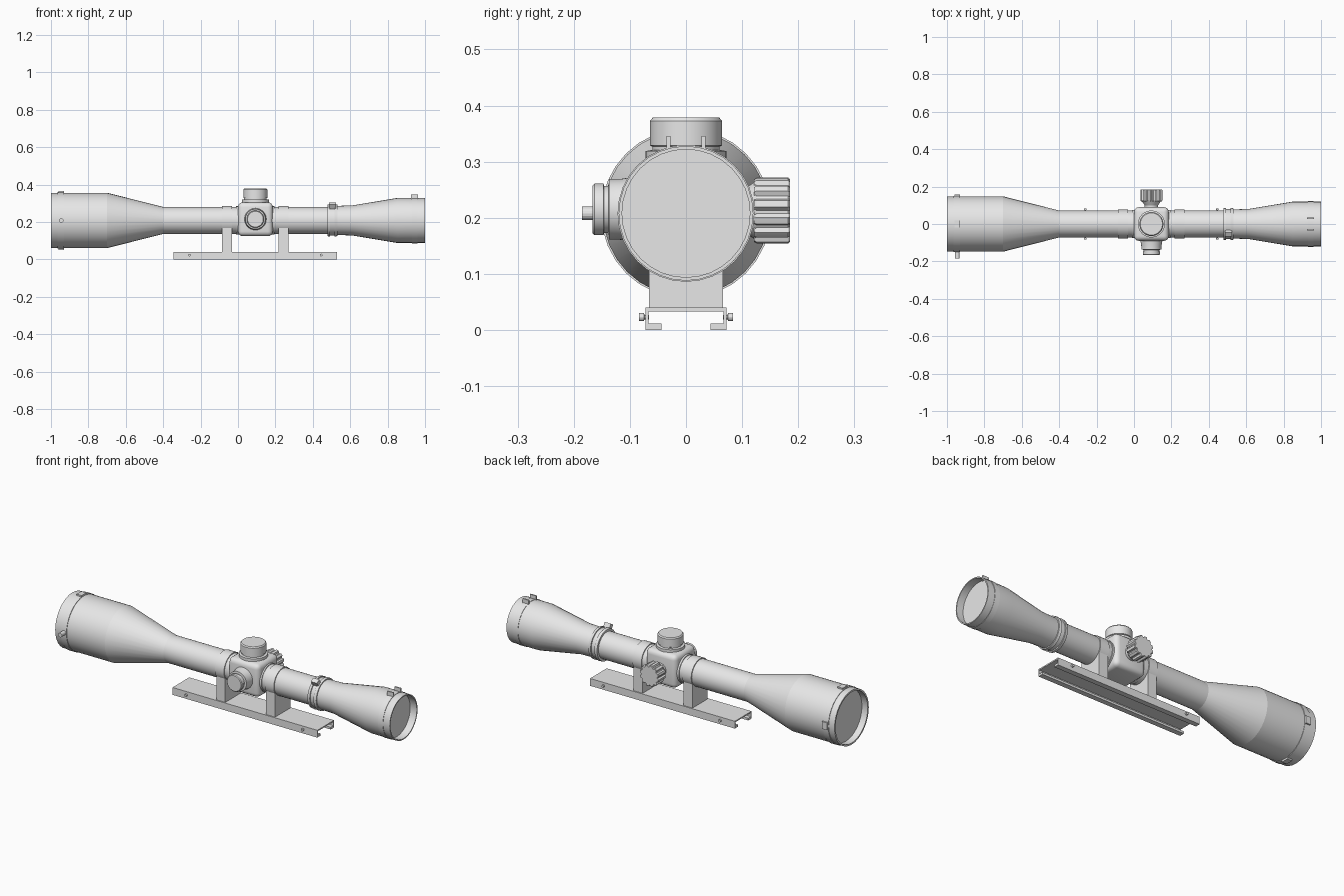
import bpy, bmesh, math
from mathutils import Matrix, Vector

if "Cube" in bpy.data.objects:
    bpy.data.objects.remove(bpy.data.objects["Cube"], do_unlink=True)

grey = bpy.data.materials.new("plain grey")
grey.use_nodes = True
GREY = (0.8, 0.8, 0.8, 1)
grey.diffuse_color = GREY
grey.node_tree.nodes["Principled BSDF"].inputs["Base Color"].default_value = GREY

AXIS_Z = 0.208
TURRET_X = 0.093
ALONG = {"x": Vector((1, 0, 0)), "y": Vector((0, 1, 0)),
         "-y": Vector((0, -1, 0)), "z": Vector((0, 0, 1))}


def finish(bm, name, angle=13):
    bmesh.ops.recalc_face_normals(bm, faces=bm.faces)
    mesh = bpy.data.meshes.new(name)
    bm.to_mesh(mesh)
    bm.free()
    mesh.materials.append(grey)
    obj = bpy.data.objects.new(name, mesh)
    bpy.context.collection.objects.link(obj)
    bpy.ops.object.select_all(action="DESELECT")
    obj.select_set(True)
    bpy.context.view_layer.objects.active = obj
    bpy.ops.object.shade_smooth_by_angle(angle=math.radians(angle))
    return obj


def lathe(name, profile, axis="x", center=(0, 0, AXIS_Z), sides=32, flute=None):
    """Revolve (distance, radius) pairs; flute(i) scales the radius of column i."""
    bm = bmesh.new()
    turn = ALONG["z"].rotation_difference(ALONG[axis]).to_matrix()
    rings = []
    for dist, radius in profile:
        ring = []
        for i in range(sides):
            a = math.tau * i / sides
            r = radius * (flute(i) if flute else 1)
            p = turn @ Vector((r * math.cos(a), r * math.sin(a), dist))
            ring.append(bm.verts.new(p + Vector(center)))
        rings.append(ring)
    for low, high in zip(rings, rings[1:]):
        for i in range(sides):
            j = (i + 1) % sides
            bm.faces.new((low[i], low[j], high[j], high[i]))
    bm.faces.new(rings[0])
    bm.faces.new(rings[-1])
    return finish(bm, name)


def box(name, x, y, z, bevel=0, tilt=0):
    """Box from ranges; tilt turns it about the optical axis."""
    bm = bmesh.new()
    bmesh.ops.create_cube(bm, size=1)
    for v in bm.verts:
        v.co = Vector([(r[0] + r[1]) / 2 + c * (r[1] - r[0])
                       for c, r in zip(v.co, (x, y, z))])
    if bevel:
        bmesh.ops.bevel(bm, geom=bm.edges[:], offset=bevel, segments=4,
                        profile=0.5, affect="EDGES")
    if tilt:
        bmesh.ops.rotate(bm, verts=bm.verts, cent=(0, 0, AXIS_Z),
                         matrix=Matrix.Rotation(math.radians(tilt), 3, "X"))
    return finish(bm, name, 30)


# Main tube with both bells and recessed lenses
lathe("scope_body", [
    (-0.95, 0.139), (-1, 0.139), (-1, 0.148), (-0.7, 0.148), (-0.4, 0.072),
    (0.48, 0.072), (0.53, 0.078), (0.61, 0.08), (0.85, 0.12), (1, 0.12),
    (1, 0.114), (0.95, 0.114)])

# Objective band with catches and side pin
lathe("objective_band", [(-0.965, 0.14), (-0.965, 0.151),
                         (-0.93, 0.151), (-0.93, 0.14)])
for n, tilt in enumerate((0, 180, 270)):
    box(f"objective_catch_{n}", (-0.96, -0.93), (-0.02, 0.02),
        (AXIS_Z + 0.14, AXIS_Z + 0.157), tilt=tilt)
lathe("objective_pin", [(0.14, 0.012), (0.185, 0.012)], "-y",
      (-0.945, 0, AXIS_Z), 16)

# Eyepiece band with paired hinge fins
lathe("eyepiece_band", [(0.93, 0.11), (0.93, 0.122), (0.96, 0.122), (0.96, 0.11)])
for side in (-1, 1):
    edges = sorted((side * 0.028, side * 0.035))
    box(f"eyepiece_fin_{side}", (0.925, 0.962), edges, (0.315, 0.346))

# Magnification ring and its lever
lathe("zoom_ring", [
    (0.478, 0.07), (0.478, 0.084), (0.493, 0.086), (0.493, 0.08), (0.516, 0.08),
    (0.516, 0.086), (0.531, 0.084), (0.531, 0.07)])
box("zoom_lever", (0.486, 0.523), (-0.012, 0.012),
    (AXIS_Z + 0.07, AXIS_Z + 0.107), tilt=32)

# Turret housing
box("turret_housing", (0, 0.186), (-0.09, 0.09), (0.124, 0.305), 0.026)
for x in (-0.004, 0.182):
    lathe("housing_collar", [(x - 0.006, 0.076), (x + 0.012, 0.076)])

# Elevation turret on top
lathe("elevation_turret", [
    (0.29, 0.072), (0.319, 0.072), (0.321, 0.06), (0.327, 0.06), (0.329, 0.064),
    (0.373, 0.064), (0.379, 0.059)], "z", (TURRET_X, 0, 0), 48)

# Windage turret on the front side
lathe("windage_turret", [
    (0.08, 0.06), (0.118, 0.054), (0.137, 0.054), (0.138, 0.042), (0.146, 0.042),
    (0.147, 0.046), (0.163, 0.046), (0.167, 0.042)], "-y",
    (TURRET_X, 0, 0.215), 48)

# Focus knob at the back, with ribs
lathe("focus_neck", [(0.08, 0.035), (0.1, 0.036), (0.125, 0.053)], "y",
      (TURRET_X, 0, 0.213), 48)
lathe("focus_knob", [(0.121, 0.056), (0.126, 0.059), (0.182, 0.059), (0.185, 0.056)],
      "y", (TURRET_X, 0, 0.213), 60, lambda i: 0.87 if i % 5 in (0, 1) else 1)

# Mount rings and posts
for name, x in (("front", -0.085), ("rear", 0.216)):
    span = (x, x + 0.054)
    lathe(f"{name}_mount_ring", [(span[0], 0.07), (span[0], 0.077),
                                 (span[1], 0.077), (span[1], 0.07)])
    box(f"{name}_mount_post", span, (-0.066, 0.066), (0.036, 0.172))

# Rail: C-shaped section extruded along the scope
half = [(0.072, 0.04), (0.072, 0), (0.044, 0), (0.044, 0.012),
        (0.067, 0.012), (0.067, 0.033)]
section = half + [(-y, z) for y, z in reversed(half)]
bm = bmesh.new()
face = bm.faces.new([bm.verts.new((-0.345, y, z)) for y, z in section])
new = bmesh.ops.extrude_face_region(bm, geom=[face])["geom"]
bmesh.ops.translate(bm, vec=(0.874, 0, 0),
                    verts=[v for v in new if isinstance(v, bmesh.types.BMVert)])
finish(bm, "mount_rail", 30)

# Rail screws
for x in (-0.26, 0.445):
    for axis in ("y", "-y"):
        lathe("rail_screw", [(0.066, 0.004), (0.074, 0.004), (0.075, 0.007),
                             (0.084, 0.007)], axis, (x, 0, 0.023), 16)
